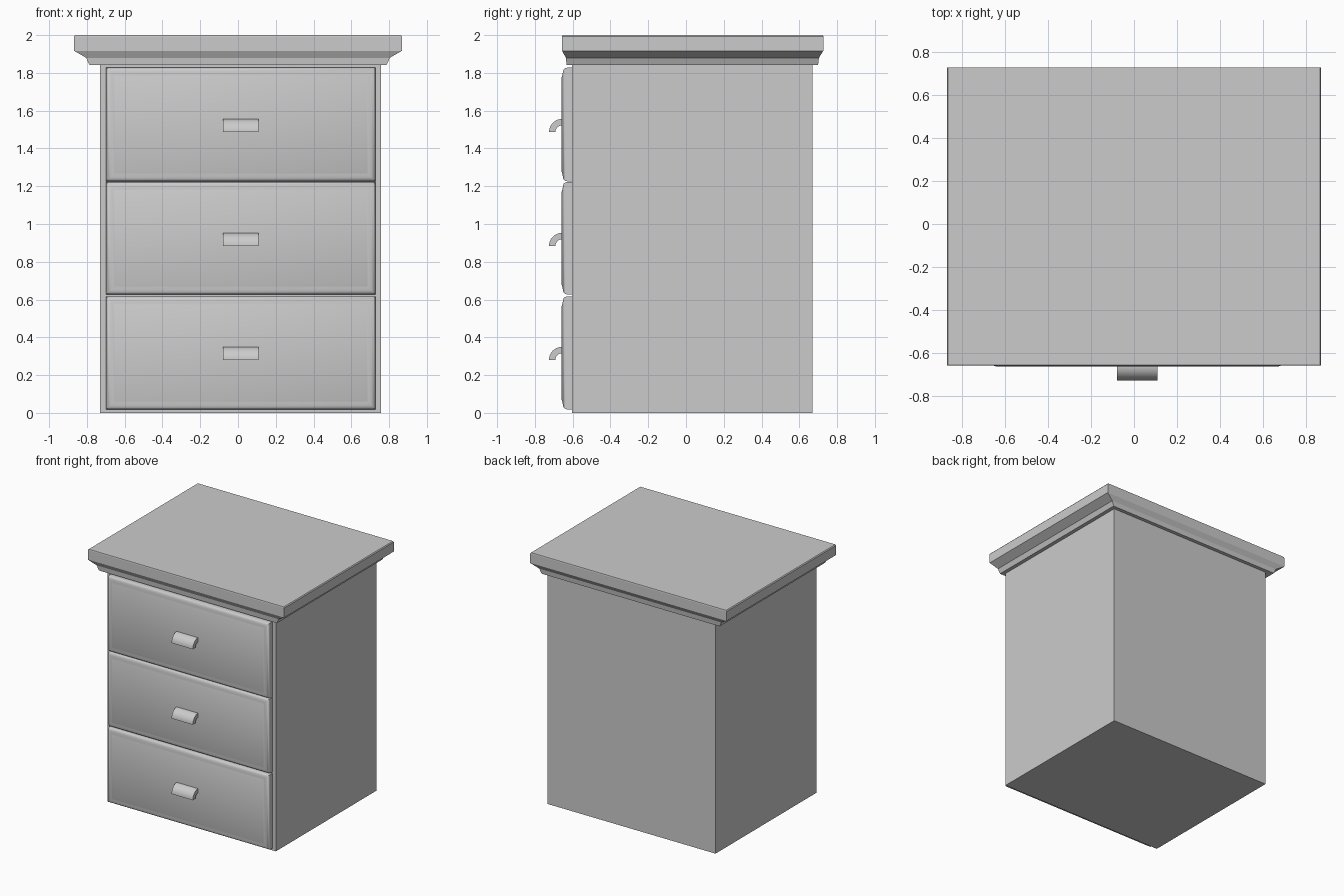
import bpy, math

if "Cube" in bpy.data.objects:
    bpy.data.objects.remove(bpy.data.objects["Cube"])


def make_object(name, verts, faces, smooth=None):
    mesh = bpy.data.meshes.new(name)
    mesh.from_pydata(verts, [], faces)
    obj = bpy.data.objects.new(name, mesh)
    bpy.context.collection.objects.link(obj)
    if smooth:
        bpy.ops.object.select_all(action='DESELECT')
        obj.select_set(True)
        bpy.context.view_layer.objects.active = obj
        bpy.ops.object.shade_smooth_by_angle(angle=math.radians(smooth))
    return obj


def loft(name, rings, smooth=None):
    """Skin a stack of equal-length rings and cap both ends."""
    n = len(rings[0])
    verts = [v for ring in rings for v in ring]
    faces = [tuple(range(n))[::-1], tuple(range(len(verts) - n, len(verts)))]
    for r in range(len(rings) - 1):
        for i in range(n):
            j = (i + 1) % n
            faces.append((r*n + i, r*n + j, (r+1)*n + j, (r+1)*n + i))
    return make_object(name, verts, faces, smooth)


def flat_ring(x0, x1, y0, y1, z):
    return [(x0, y0, z), (x1, y0, z), (x1, y1, z), (x0, y1, z)]


def front_ring(x0, x1, z0, z1, inset, y):
    a, b, c, d = x0 + inset, x1 - inset, z0 + inset, z1 - inset
    return [(a, y, c), (b, y, c), (b, y, d), (a, y, d)]


# Cabinet body
loft("cabinet_body", [flat_ring(-0.73, 0.757, -0.603, 0.67, z) for z in (0, 1.845)])

# Moulded top: half width, front y, back y, height
TOP = [(0.787, -0.632, 0.699, 1.842), (0.804, -0.636, 0.704, 1.88),
       (0.868, -0.656, 0.727, 1.917), (0.868, -0.656, 0.727, 1.993),
       (0.862, -0.654, 0.725, 2.0)]
loft("cabinet_top", [flat_ring(-w, w, f, b, z) for w, f, b, z in TOP])

# Drawer front edge profile: inset, y
EDGE = [(0, -0.60), (0, -0.628), (0.003, -0.640), (0.010, -0.648),
        (0.022, -0.652), (0.036, -0.653), (0.048, -0.657), (0.055, -0.660)]
DRAWERS = [("bottom", 0.018, 0.617, 0.281), ("middle", 0.627, 1.223, 0.884),
           ("upper", 1.226, 1.828, 1.487)]
STEPS = 10

for label, z0, z1, hz in DRAWERS:
    loft(label + "_drawer_front",
         [front_ring(-0.698, 0.728, z0, z1, i, y) for i, y in EDGE], 40)

    # Quarter-round pull: outer arc out, inner arc back, extruded along x
    arc = [math.pi / 2 * k / STEPS for k in range(STEPS + 1)]
    section = [(-0.656 - 0.069 * math.sin(a), hz + 0.069 * math.cos(a)) for a in arc]
    section += [(-0.656 - 0.035 * math.sin(a), hz + 0.035 * math.cos(a)) for a in arc[::-1]]
    loft(label + "_handle", [[(x, y, z) for y, z in section] for x in (-0.08, 0.108)], 40)

# Consistent outward normals
for obj in bpy.context.collection.objects:
    bpy.ops.object.select_all(action='DESELECT')
    obj.select_set(True)
    bpy.context.view_layer.objects.active = obj
    bpy.ops.object.mode_set(mode='EDIT')
    bpy.ops.mesh.select_all(action='SELECT')
    bpy.ops.mesh.normals_make_consistent(inside=False)
    bpy.ops.object.mode_set(mode='OBJECT')
